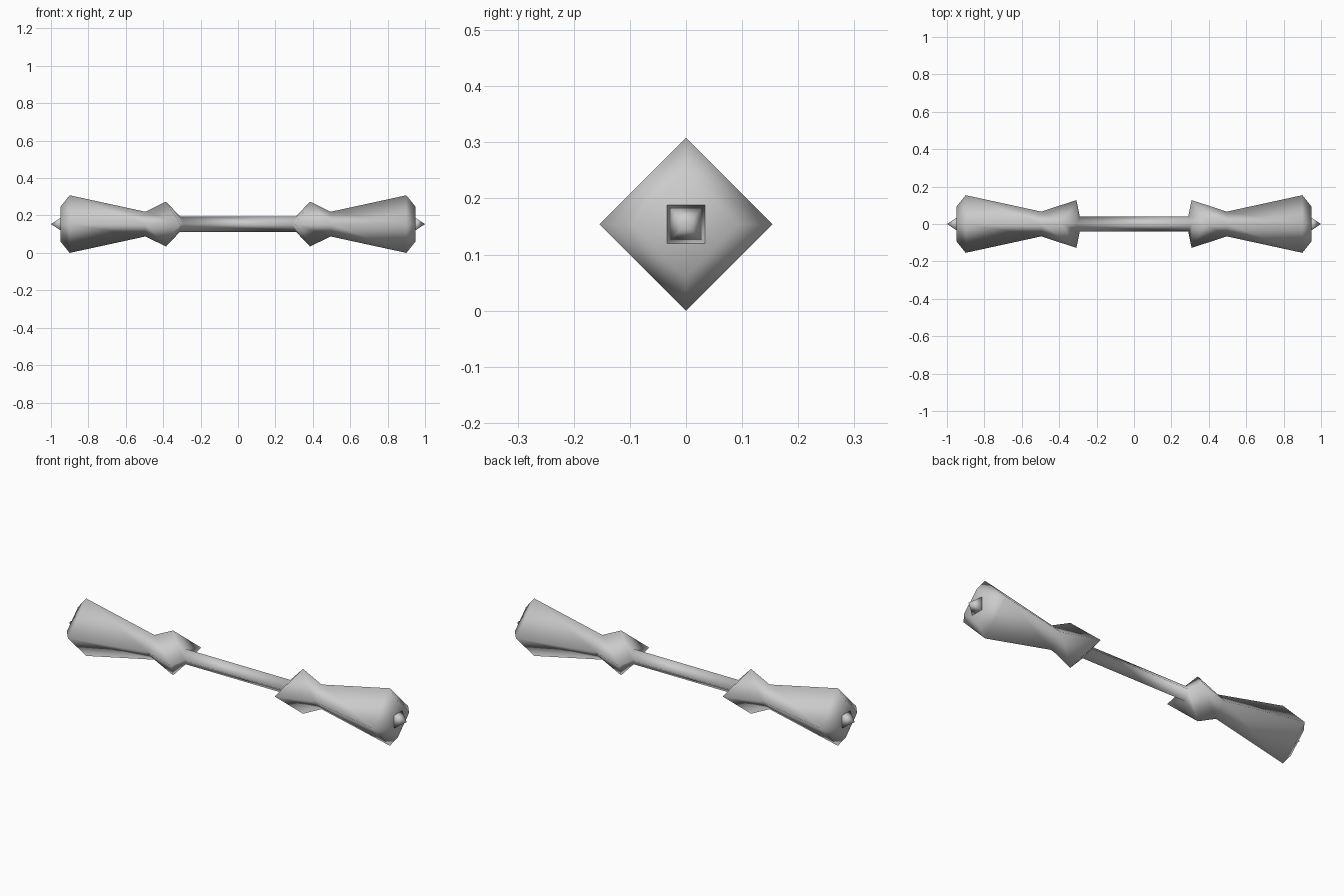
import bpy
import bmesh
from math import cos, sin, pi

if "Cube" in bpy.data.objects:
    bpy.data.objects.remove(bpy.data.objects["Cube"])

CZ = 0.154  # height of the long axis

grey = bpy.data.materials.new("light grey")
grey.diffuse_color = (0.6, 0.6, 0.6, 1)
grey.use_nodes = True
grey.node_tree.nodes["Principled BSDF"].inputs["Base Color"].default_value = grey.diffuse_color


def finish(bm, name):
    bmesh.ops.recalc_face_normals(bm, faces=bm.faces)
    for f in bm.faces:
        f.smooth = True
    mesh = bpy.data.meshes.new(name)
    bm.to_mesh(mesh)
    bm.free()
    mesh.materials.append(grey)
    bpy.context.collection.objects.link(bpy.data.objects.new(name, mesh))


# Double-ended handle: diamond rings (x and radius of side corners, then of top/bottom corners)
half = [
    (0.29, 0.041, 0.31, 0.041),    # rod end
    (0.308, 0.128, 0.385, 0.12),   # flared collar
    (0.495, 0.066, 0.495, 0.066),  # waist
    (0.90, 0.154, 0.90, 0.154),    # widest part of the grip
    (0.948, 0.094, 0.948, 0.094),  # bevelled end
]
sections = [(-xs, rs, -xt, rt) for xs, rs, xt, rt in reversed(half)] + half

bm = bmesh.new()
rings = []
for xs, rs, xt, rt in sections:
    rings.append([bm.verts.new(p) for p in (
        (xs, rs, CZ), (xt, 0, CZ + rt), (xs, -rs, CZ), (xt, 0, CZ - rt))])
for a, b in zip(rings, rings[1:]):
    for i in range(4):
        j = (i + 1) % 4
        bm.faces.new((a[i], a[j], b[j], b[i]))
bm.faces.new(rings[0])
bm.faces.new(rings[-1])
finish(bm, "handle")

# Small square spike on each end
for side, name in ((-1, "left_spike"), (1, "right_spike")):
    bm = bmesh.new()
    base = [bm.verts.new((side * 0.945, 0.051 * cos(pi / 4 + i * pi / 2),
                          CZ + 0.051 * sin(pi / 4 + i * pi / 2))) for i in range(4)]
    tip = bm.verts.new((side * 1.0, 0, CZ))
    bm.faces.new(base)
    for i in range(4):
        bm.faces.new((base[i], base[(i + 1) % 4], tip))
    finish(bm, name)
